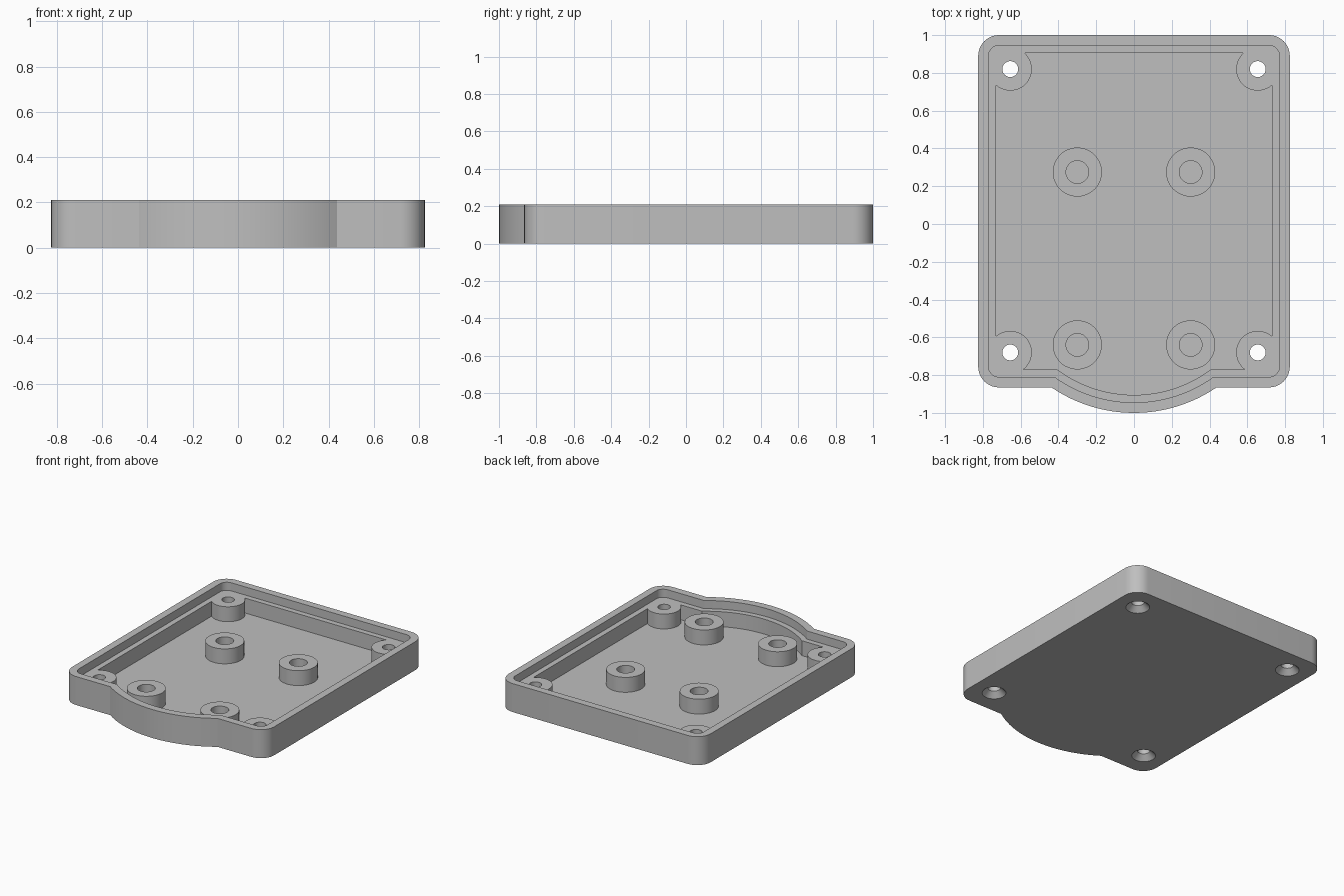
import bpy
import bmesh
from math import sin, cos, pi, asin, sqrt

cube = bpy.data.objects.get("Cube")
if cube:
    bpy.data.objects.remove(cube, do_unlink=True)

HALF_W, BACK, FRONT = 0.825, 1.0, -0.865
HEIGHT, LEDGE, FLOOR = 0.21, 0.15, 0.04
BULGE_Y, BULGE_R = -0.224, 0.776
CORNER_SPOTS = [(s * 0.655, y) for s in (-1, 1) for y in (0.82, -0.68)]
STANDOFF_SPOTS = [(s * 0.30, y) for s in (-1, 1) for y in (0.275, -0.64)]

grey = bpy.data.materials.new("light grey plastic")
grey.use_nodes = True
GREY = (0.52, 0.52, 0.52, 1)
grey.diffuse_color = GREY
grey.node_tree.nodes["Principled BSDF"].inputs["Base Color"].default_value = GREY


def arc(cx, cy, r, start, end, steps):
    return [(cx + r * cos(start + (end - start) * i / steps),
             cy + r * sin(start + (end - start) * i / steps))
            for i in range(steps + 1)]


def outline(inset, corner):
    """Rounded rectangle with a bulging front edge, shrunk by inset."""
    w, back, front = HALF_W - inset, BACK - inset, FRONT + inset
    r = BULGE_R - inset
    spread = asin(sqrt(r * r - (front - BULGE_Y) ** 2) / r)
    x, yb, yf = w - corner, back - corner, front + corner
    pts = arc(-x, yf, corner, pi, 1.5 * pi, 10)
    pts += arc(0, BULGE_Y, r, -pi / 2 - spread, -pi / 2 + spread, 24)
    pts += arc(x, yf, corner, -pi / 2, 0, 10)
    pts += arc(x, yb, corner, 0, pi / 2, 10)
    pts += arc(-x, yb, corner, pi / 2, pi, 10)
    return pts


def finish(name, bm):
    bmesh.ops.recalc_face_normals(bm, faces=bm.faces)
    mesh = bpy.data.meshes.new(name)
    bm.to_mesh(mesh)
    bm.free()
    mesh.materials.append(grey)
    obj = bpy.data.objects.new(name, mesh)
    bpy.context.collection.objects.link(obj)
    return obj


def prism(name, pts, z0, z1):
    bm = bmesh.new()
    face = bm.faces.new([bm.verts.new((x, y, z0)) for x, y in pts])
    top = bmesh.ops.extrude_face_region(bm, geom=[face])["geom"]
    bmesh.ops.translate(bm, vec=(0, 0, z1 - z0),
                        verts=[v for v in top if isinstance(v, bmesh.types.BMVert)])
    return finish(name, bm)


def turned(name, spots, profile, sides=48):
    """Solid of revolution at every spot, from (radius, z) pairs."""
    bm = bmesh.new()
    for cx, cy in spots:
        rings = [[bm.verts.new((x, y, z)) for x, y in
                  arc(cx, cy, r, 0, 2 * pi, sides)[:-1]] for r, z in profile]
        bm.faces.new(rings[0])
        bm.faces.new(rings[-1])
        for a, b in zip(rings, rings[1:]):
            for i in range(sides):
                j = (i + 1) % sides
                bm.faces.new((a[i], a[j], b[j], b[i]))
    return finish(name, bm)


def combine(target, tool, operation):
    mod = target.modifiers.new(tool.name, "BOOLEAN")
    mod.operation, mod.solver, mod.object = operation, "EXACT", tool
    bpy.ops.object.select_all(action="DESELECT")
    bpy.context.view_layer.objects.active = target
    target.select_set(True)
    bpy.ops.object.modifier_apply(modifier=mod.name)
    bpy.data.objects.remove(tool, do_unlink=True)


# Tray shell with its main cavity
tray = prism("enclosure_tray", outline(0, 0.11), 0, HEIGHT)
combine(tray, prism("cavity", outline(0.095, 0.015), FLOOR, 0.4), "DIFFERENCE")

# Corner screw posts and board standoffs
combine(tray, turned("corner_posts", CORNER_SPOTS,
                     [(0.114, 0.02), (0.114, 0.18)]), "UNION")
combine(tray, turned("standoffs", STANDOFF_SPOTS,
                     [(0.13, 0.02), (0.13, 0.18)]), "UNION")

# Lid recess, which also trims the posts level with the ledge
combine(tray, prism("lid_recess", outline(0.055, 0.055), LEDGE, 0.4), "DIFFERENCE")

# Countersunk screw holes through the corners, blind holes in the standoffs
combine(tray, turned("screw_holes", CORNER_SPOTS,
                     [(0.09, -0.01), (0.042, 0.038), (0.042, 0.3)]), "DIFFERENCE")
combine(tray, turned("standoff_holes", STANDOFF_SPOTS,
                     [(0.06, FLOOR), (0.06, 0.3)]), "DIFFERENCE")

bpy.ops.object.shade_smooth_by_angle(angle=pi / 6)
